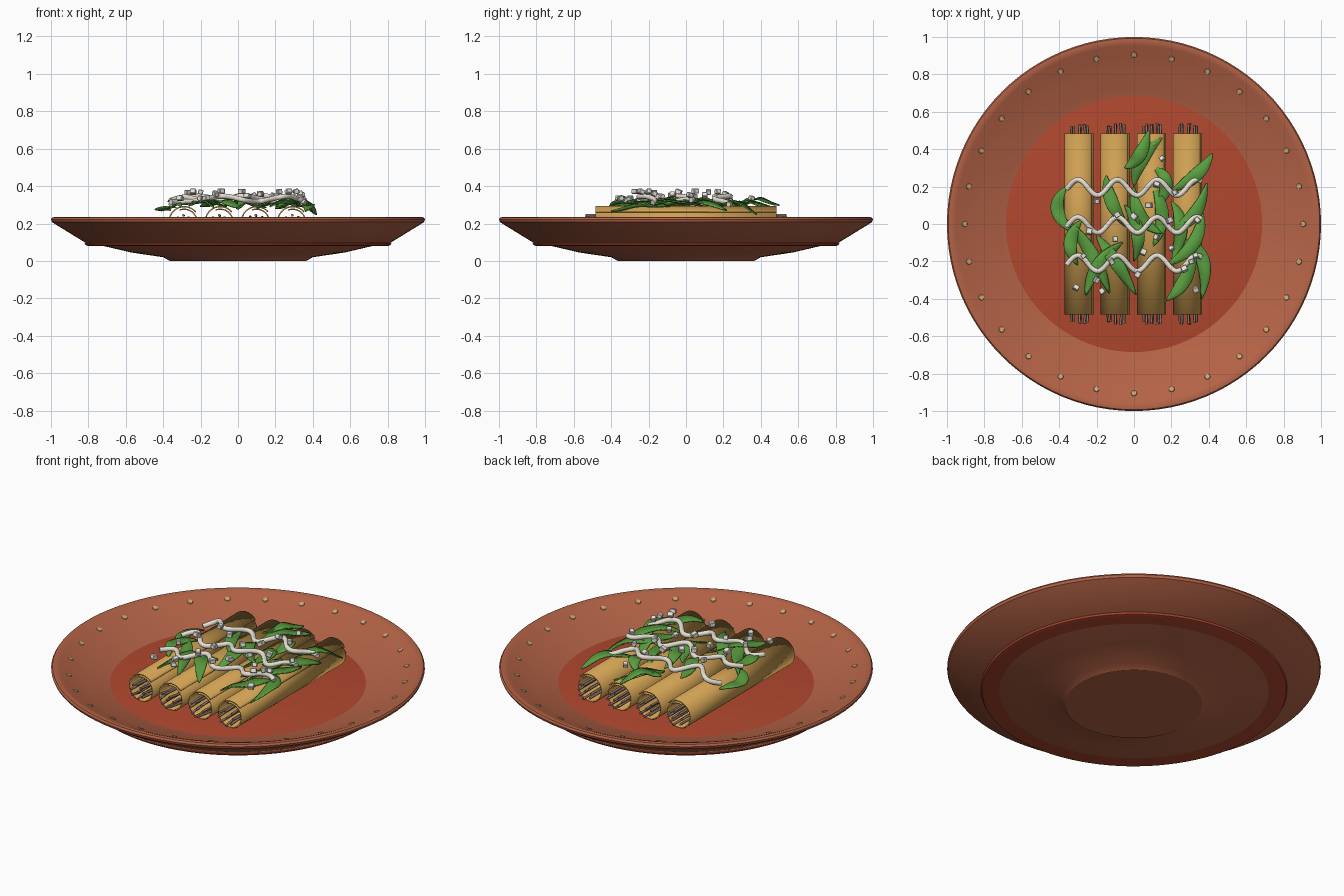
import bpy, bmesh, math, random
from mathutils import Vector, Matrix

if "Cube" in bpy.data.objects:
    bpy.data.objects.remove(bpy.data.objects["Cube"])
random.seed(7)

def mat(name, r, g, b):
    m = bpy.data.materials.new(name)
    m.diffuse_color = (r, g, b, 1)
    m.use_nodes = True
    m.node_tree.nodes["Principled BSDF"].inputs["Base Color"].default_value = m.diffuse_color
    return m

CLAY = mat("terracotta", 0.46, 0.125, 0.062)
SAUCE = mat("red_sauce", 0.44, 0.065, 0.028)
SHELL = mat("golden_tortilla", 0.62, 0.35, 0.085)
MEAT = mat("shredded_filling", 0.30, 0.19, 0.14)
GREEN = mat("lettuce_green", 0.10, 0.34, 0.05)
CREAM = mat("cream", 0.78, 0.73, 0.65)
CHEESE = mat("crumbly_cheese", 0.80, 0.77, 0.70)
TAN = mat("tan_speckle", 0.60, 0.40, 0.20)

def finish(name, bm, m, smooth=None):
    me = bpy.data.meshes.new(name)
    bm.to_mesh(bm and me)
    bm.free()
    me.materials.append(m)
    ob = bpy.data.objects.new(name, me)
    bpy.context.collection.objects.link(ob)
    if smooth is not None:
        bpy.ops.object.select_all(action='DESELECT')
        bpy.context.view_layer.objects.active = ob
        ob.select_set(True)
        bpy.ops.object.shade_smooth_by_angle(angle=math.radians(smooth))
    return ob

def lathe(name, profile, m, smooth=30, n=96):
    bm = bmesh.new()
    vs = [bm.verts.new((r, 0, z)) for r, z in profile]
    es = [bm.edges.new(p) for p in zip(vs, vs[1:])]
    bmesh.ops.spin(bm, geom=vs + es, axis=(0, 0, 1), cent=(0, 0, 0),
                   angle=2 * math.pi, steps=n, use_merge=True)
    bmesh.ops.remove_doubles(bm, verts=bm.verts, dist=1e-4)
    bmesh.ops.recalc_face_normals(bm, faces=bm.faces)
    return finish(name, bm, m, smooth)

def tubes(name, paths, radius, m, res=3):
    cu = bpy.data.curves.new(name, 'CURVE')
    cu.dimensions = '3D'
    cu.bevel_depth = radius
    cu.bevel_resolution = res
    cu.use_fill_caps = True
    for pts in paths:
        sp = cu.splines.new('POLY')
        sp.points.add(len(pts) - 1)
        for p, co in zip(sp.points, pts):
            p.co = (*co, 1)
        sp.use_smooth = True
    cu.materials.append(m)
    ob = bpy.data.objects.new(name, cu)
    bpy.context.collection.objects.link(ob)
    return ob

# plate: foot, underside, flared wall, rounded lip, bowl
lathe("plate", [(0, 0.005), (0.37, 0.003), (0.365, 0.0), (0.40, 0.02), (0.57, 0.045),
                (0.72, 0.08), (0.82, 0.1), (0.975, 0.195), (0.995, 0.208), (1.0, 0.222),
                (0.993, 0.233), (0.975, 0.235), (0.955, 0.228), (0.91, 0.208),
                (0.82, 0.175), (0.72, 0.145), (0.66, 0.125), (0.5, 0.10), (0, 0.09)], CLAY)
# sauce pool, its edge shows beneath the wall
lathe("sauce", [(0, 0.08), (0.80, 0.08), (0.815, 0.085), (0.82, 0.095),
                (0.80, 0.105), (0.76, 0.12), (0.68, 0.134), (0, 0.136)], SAUCE)

# speckles round the rim
bm = bmesh.new()
slope = math.atan2(0.033, 0.09)
for i in range(28):
    a = 2 * math.pi * i / 28
    M = (Matrix.Rotation(a, 4, 'Z') @ Matrix.Translation((0.905, 0, 0.2085))
         @ Matrix.Rotation(-slope, 4, 'Y'))
    bmesh.ops.create_cone(bm, cap_ends=True, segments=10, radius1=0.016,
                          radius2=0.014, depth=0.004, matrix=M)
finish("rim_speckles", bm, TAN)

# rolled tortillas and filling strands
XS = [-0.29, -0.097, 0.097, 0.29]
ZC = 0.209
strands = []
for k, x in enumerate(XS):
    bm = bmesh.new()
    rows = []
    N = 44
    for i in range(N + 1):
        t = i / N
        a = math.radians(40 + 430 * (1 - t))
        r = 0.083 - 0.016 * (1 - t)
        rows.append([bm.verts.new((x + r * math.cos(a), y, ZC + r * math.sin(a)))
                     for y in (-0.485, 0.485)])
    for p, q in zip(rows, rows[1:]):
        bm.faces.new((p[0], q[0], q[1], p[1]))
    bmesh.ops.recalc_face_normals(bm, faces=bm.faces)
    ob = finish(f"tortilla_roll_{k + 1}", bm, SHELL, 180)
    s = ob.modifiers.new("thickness", 'SOLIDIFY')
    s.thickness = 0.007
    s.offset = 0
    for i in range(9):
        a = 2 * math.pi * i / 8
        r = 0.045 if i < 8 else 0
        px, pz = x + r * math.cos(a), ZC - 0.005 + r * 0.9 * math.sin(a)
        e = 0.52 + 0.02 * random.random()
        w = random.uniform(-0.008, 0.008)
        strands.append([(px + w, -e, pz), (px, -0.46, pz + w), (px, 0.46, pz + w), (px + w, e, pz)])
tubes("filling_strands", strands, 0.007, MEAT, 1)

# lettuce shreds: start, middle, end of each curved leaf
LEAVES = [(-.36, .2, -.41, .08, -.33, -.04), (-.36, .02, -.22, -.17, -.13, -.37),
          (-.15, .26, -.12, .12, -.03, -.02), (-.05, .3, .03, .37, .08, .5),
          (0, .2, .04, .34, .15, .46), (.42, .38, .33, .26, .2, .18),
          (.39, .22, .32, .05, .18, -.03), (.36, .08, .32, -.1, .17, -.22),
          (.28, -.08, .37, -.2, .36, -.4), (-.2, -.06, -.1, -.2, .01, -.38),
          (-.06, -.1, -.19, -.22, -.26, -.38), (0, .2, .03, .05, .15, -.05),
          (.1, .2, .15, .05, .1, -.12), (.33, -.15, .27, -.3, .17, -.41),
          (-.28, .02, -.34, -.1, -.3, -.22), (-.05, .1, .02, -.05, 0, -.2),
          (.2, .12, .25, -.02, .2, -.2), (.1, .3, .17, .22, .12, .08)]
bm = bmesh.new()
for n, (ax, ay, mx, my, bx, by) in enumerate(LEAVES):
    A, Mid, B = Vector((ax, ay)), Vector((mx, my)), Vector((bx, by))
    C = 2 * Mid - (A + B) / 2
    base = 0.287 + 0.006 * (n % 4)
    roll = random.uniform(-0.5, 0.5)
    rows = []
    for i in range(15):
        t = i / 14
        p = A * (1 - t) ** 2 + C * 2 * t * (1 - t) + B * t * t
        d = ((C - A) * (1 - t) + (B - C) * t).normalized()
        side = Vector((-d.y, d.x))
        w = 0.002 + 0.033 * math.sin(math.pi * t) ** 0.8
        z = base + 0.03 * math.sin(math.pi * t) + 0.006 * math.sin(9 * t + n)
        z -= max(0, abs(p.x) - 0.33) * 0.4
        tw = roll * math.cos(math.pi * t)
        row = []
        for s in (-1, 0, 1):
            q = p + side * (s * w * math.cos(tw))
            row.append(bm.verts.new((q.x, q.y, z + s * w * math.sin(tw) - 0.2 * w * (s == 0))))
        rows.append(row)
    for p, q in zip(rows, rows[1:]):
        for j in (0, 1):
            bm.faces.new((p[j], q[j], q[j + 1], p[j + 1]))
for f in bm.faces:
    f.normal_update()
    if f.normal.z < 0:
        f.normal_flip()
ob = finish("lettuce_shreds", bm, GREEN, 60)
ob.modifiers.new("thickness", 'SOLIDIFY').thickness = 0.007

# three wavy lines of cream
lines = []
for k, y0 in enumerate((0.195, -0.005, -0.21)):
    pts = []
    for i in range(73):
        x = -0.36 + 0.72 * i / 72
        ph = 2 * math.pi * (x + 0.30) / 0.212
        pts.append((x, y0 + 0.042 * math.cos(ph),
                    0.332 + 0.014 * math.sin(ph * 0.6 + k * 2) - 0.25 * max(0, abs(x) - 0.28)))
    lines.append(pts)
tubes("cream_drizzle", lines, 0.014, CREAM)

# cheese crumbs
CRUMBS = [(-.31, -.34), (-.2, -.3), (-.17, -.36), (-.1, -.08), (-.09, .05), (.05, -.15),
          (.12, -.07), (.15, .35), (.2, -.13), (.31, -.2), (.33, -.35), (.33, -.17), (.27, -.24),
          (.08, .1), (.22, .17), (-.2, .12), (-.24, -.04), (-.27, -.17), (0, .04), (.12, .21),
          (.34, .02), (.02, -.27), (.19, .02), (-.12, -.2)]
bm = bmesh.new()
for n, (x, y) in enumerate(CRUMBS):
    z = 0.345 + 0.03 * random.random()
    if abs(y) > 0.28:
        z = 0.335
    R = Matrix.Rotation(random.uniform(0, 3), 4, 'Z') @ Matrix.Rotation(random.uniform(-.5, .5), 4, 'X')
    S = Matrix.Diagonal((random.uniform(.024, .034), random.uniform(.024, .036), .026, 1))
    c = bmesh.ops.create_cube(bm, size=1, matrix=Matrix.Translation((x, y, z)) @ R @ S)
bmesh.ops.bevel(bm, geom=bm.edges[:], offset=0.003, segments=1, affect='EDGES')
finish("cheese_crumbs", bm, CHEESE)
